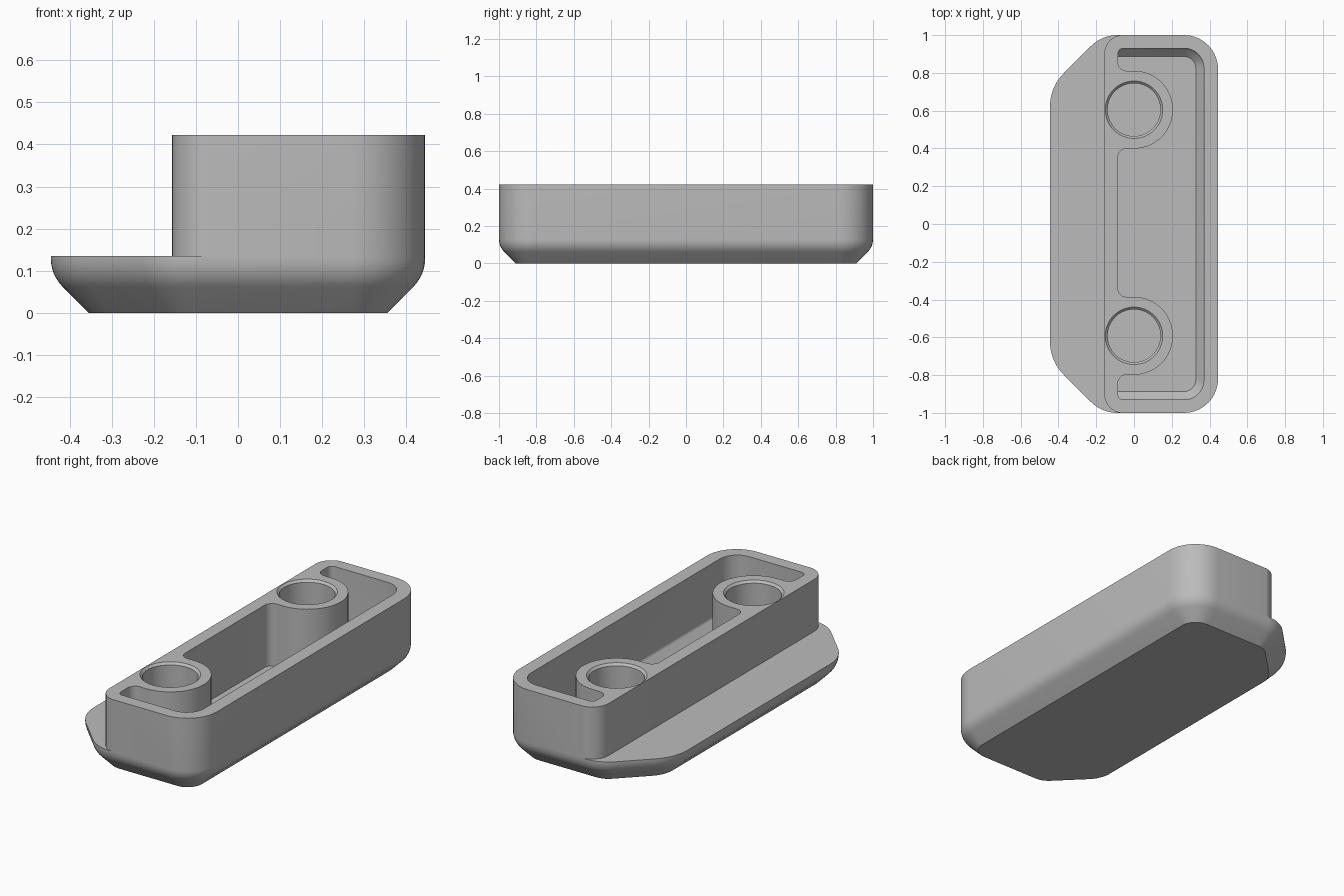
import bpy, bmesh, math
from mathutils import Vector

cube = bpy.data.objects.get("Cube")
if cube:
    bpy.data.objects.remove(cube, do_unlink=True)

TOP, LEDGE, FLOOR = 0.423, 0.135, 0.078

grey = bpy.data.materials.new("plain grey")
grey.use_nodes = True
grey.diffuse_color = (0.5, 0.5, 0.5, 1)
grey.node_tree.nodes["Principled BSDF"].inputs["Base Color"].default_value = (0.5, 0.5, 0.5, 1)


def rounded(corners, inset=0, steps=10):
    """Counter-clockwise corners (x, y, radius), moved inward and filleted."""
    pts = [Vector(c[:2]) for c in corners]
    n, out = len(pts), []
    for i, p in enumerate(pts):
        a = (p - pts[i - 1]).normalized()
        b = (pts[(i + 1) % n] - p).normalized()
        na, nb = Vector((-a.y, a.x)), Vector((-b.y, b.x))
        p = p + (na + nb) * (inset / (1 + na.dot(nb)))
        if corners[i][2] == 0:
            out.append(p)
            continue
        turn = math.atan2(a.cross(b), a.dot(b))
        side = 1 if turn > 0 else -1
        r = corners[i][2] - inset * side
        centre = p - a * r * math.tan(abs(turn) / 2) + na * r * side
        for k in range(steps + 1):
            t = turn * k / steps
            d = -na * side
            out.append(centre + r * Vector((d.x * math.cos(t) - d.y * math.sin(t),
                                            d.x * math.sin(t) + d.y * math.cos(t))))
    return out


def loft(name, rings):
    """Closed solid through rings given as (outline, z)."""
    bm = bmesh.new()
    loops = [[bm.verts.new((p.x, p.y, z)) for p in ring] for ring, z in rings]
    n = len(loops[0])
    for lo, hi in zip(loops, loops[1:]):
        for i in range(n):
            j = (i + 1) % n
            bm.faces.new((lo[i], lo[j], hi[j], hi[i]))
    bm.faces.new(loops[0][::-1])
    bm.faces.new(loops[-1])
    bmesh.ops.recalc_face_normals(bm, faces=bm.faces)
    mesh = bpy.data.meshes.new(name)
    bm.to_mesh(mesh)
    bm.free()
    mesh.materials.append(grey)
    ob = bpy.data.objects.new(name, mesh)
    bpy.context.collection.objects.link(ob)
    return ob


def combine(target, tool, operation):
    mod = target.modifiers.new(operation.lower(), "BOOLEAN")
    mod.operation, mod.solver, mod.object = operation, "EXACT", tool
    bpy.context.view_layer.objects.active = target
    bpy.ops.object.modifier_apply(modifier=mod.name)
    bpy.data.objects.remove(tool, do_unlink=True)


def edge_profile(height, wall, radius, bottom):
    """(inset, z) steps: 45 degree bevel blending into a vertical wall."""
    corner = 0.09 + wall * (math.sqrt(2) - 1)
    t = radius * math.tan(math.pi / 8)
    steps = [(corner - bottom, bottom)]
    for k in range(7):
        a = math.pi / 4 * (1 - k / 6)
        steps.append((radius * (1 - math.cos(a)), corner + t - radius * math.sin(a)))
    return steps + [(0, height)]


# Body with bevelled underside
outline = [(0.445, -1, 0.18), (0.445, 1, 0.18), (-0.17, 1, 0.2),
           (-0.445, 0.725, 0.25), (-0.445, -0.725, 0.25), (-0.17, -1, 0.2)]
body = loft("body", [(rounded(outline, d), z) for d, z in edge_profile(TOP, 0, 0.097, 0)])

# Step cut that leaves the side flange
step = rounded([(-1, -1.2, 0), (0.05, -1.2, 0), (0.05, -1.001, 0), (-0.157, -1.001, 0.1),
                (-0.157, 1.001, 0.1), (0.05, 1.001, 0), (0.05, 1.2, 0), (-1, 1.2, 0)])
combine(body, loft("step_cutter", [(step, LEDGE), (step, 0.6)]), "DIFFERENCE")

# Cavity with bevelled floor edge
box = [(0.37, -0.93, 0.105), (0.37, 0.93, 0.105), (-0.4, 0.93, 0.105), (-0.4, -0.93, 0.105)]
cavity = loft("cavity_cutter", [(rounded(box, d), z)
                                for d, z in edge_profile(0.6, 0.075, 0.022, FLOOR)])


# Cavity limit: inner side wall with two round bosses
def boss_edge(cy, r=0.206, w=-0.085):
    arc = [(r * math.sin(a), cy + r * math.cos(a), 0)
           for a in (math.pi * k / 32 for k in range(33))]
    return [(w, cy + r, 0.045)] + arc + [(w, cy - r, 0.045)]


BOSSES = (0.605, -0.592)
limit = [(0.6, -1.2, 0), (0.6, 1.2, 0), (0.1, 1.2, 0), (0.1, 0.931, 0), (-0.085, 0.931, 0.03)]
for cy in BOSSES:
    limit += boss_edge(cy)
limit += [(-0.085, -0.931, 0.03), (0.1, -0.931, 0), (0.1, -1.2, 0)]
limit = rounded(limit)
combine(cavity, loft("limit", [(limit, 0), (limit, 0.7)]), "INTERSECT")
combine(body, cavity, "DIFFERENCE")

# Round sockets with a chamfered rim
for cy in BOSSES:
    rings = []
    for r, z in ((0.14, FLOOR), (0.14, TOP - 0.012), (0.152, TOP), (0.152, 0.5)):
        rings.append(([Vector((r * math.cos(math.tau * k / 64), cy + r * math.sin(math.tau * k / 64)))
                       for k in range(64)], z))
    combine(body, loft("socket_cutter", rings), "DIFFERENCE")

bpy.ops.object.select_all(action="DESELECT")
body.select_set(True)
bpy.context.view_layer.objects.active = body
bpy.ops.object.shade_smooth_by_angle(angle=math.radians(30))
